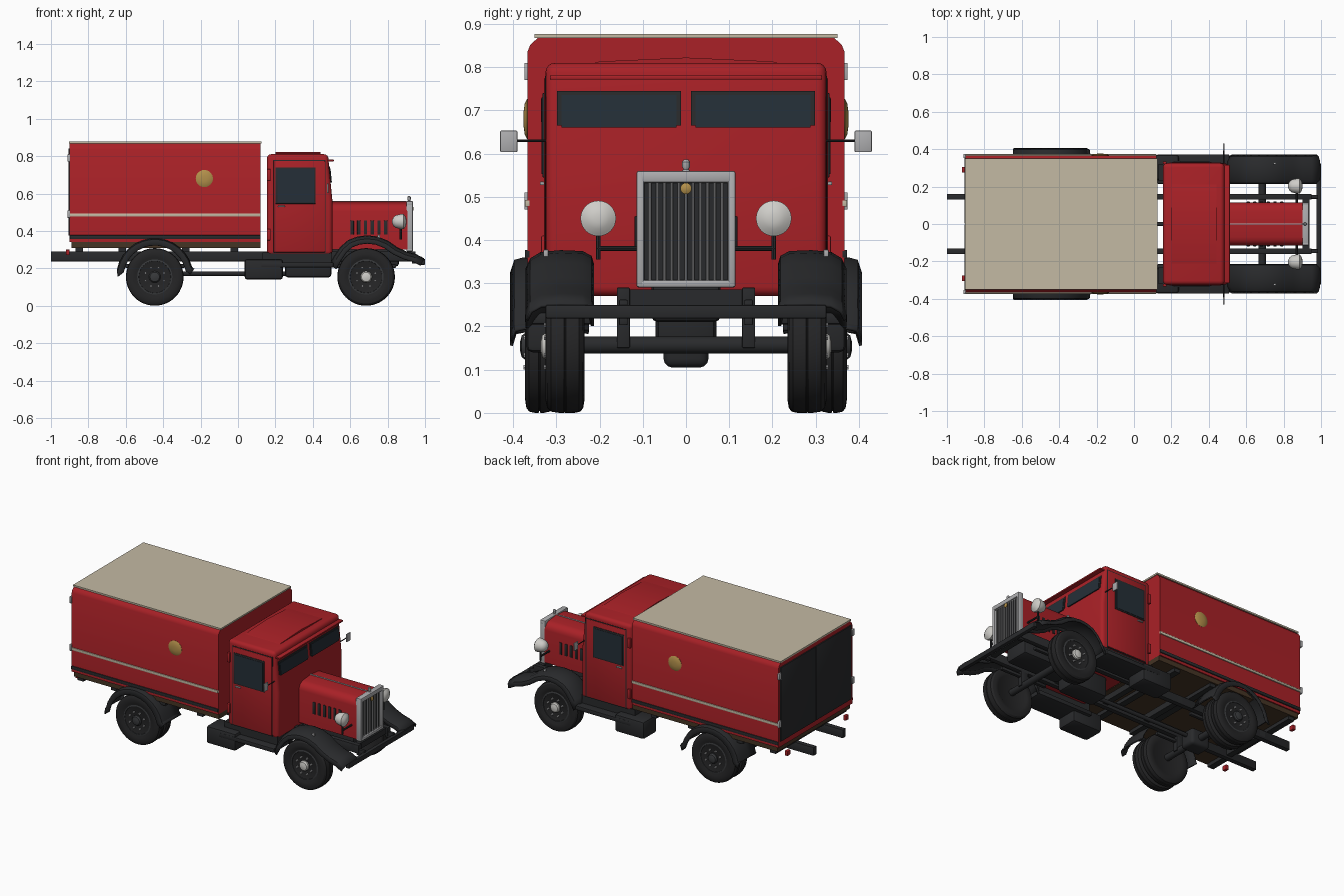
import bpy, bmesh
from math import sin, cos, pi, radians
from mathutils import Matrix, Vector

if "Cube" in bpy.data.objects:
    bpy.data.objects.remove(bpy.data.objects["Cube"])

COL = dict(red=(.40, .015, .02), dark=(.022, .023, .025), tyre=(.018, .018, .019), rim=(.04, .042, .045),
           glass=(.018, .028, .038), beige=(.55, .49, .37), gold=(.45, .28, .07),
           wood=(.06, .035, .018), metal=(.42, .42, .43), lamp=(.62, .61, .58))
MATS = {}
for k, c in COL.items():
    MATS[k] = bpy.data.materials.new(k + "_paint")
    MATS[k].diffuse_color = (*c, 1)


def finish(name, bm, mat, bevel=0, seg=2):
    bmesh.ops.remove_doubles(bm, verts=bm.verts, dist=1e-5)
    bmesh.ops.recalc_face_normals(bm, faces=bm.faces)
    if bevel:
        es = [e for e in bm.edges if e.is_manifold and e.calc_face_angle(0) > radians(35)]
        bmesh.ops.bevel(bm, geom=es, offset=bevel, segments=seg, profile=.5, affect='EDGES', clamp_overlap=True)
    for f in bm.faces:
        f.smooth = True
    for e in bm.edges:
        e.smooth = not e.is_manifold or e.calc_face_angle(0) < radians(32)
    me = bpy.data.meshes.new(name)
    bm.to_mesh(me)
    bm.free()
    ob = bpy.data.objects.new(name, me)
    me.materials.append(MATS[mat])
    bpy.context.collection.objects.link(ob)
    return ob


def box(name, x, y, z, mat, bevel=0, seg=2):
    bm = bmesh.new()
    lo, hi = Vector((x[0], y[0], z[0])), Vector((x[1], y[1], z[1]))
    size = [abs(a) for a in hi - lo]
    bmesh.ops.create_cube(bm, size=1, matrix=Matrix.Translation((lo + hi) / 2) @ Matrix.Diagonal((*size, 1)))
    return finish(name, bm, mat, bevel, seg)


def pair(name, x, y, z, mat, bevel=0):
    for s, n in ((1, "left"), (-1, "right")):
        box(f"{name}_{n}", x, (y[0] * s, y[1] * s), z, mat, bevel)


def prism(name, pts, a, b, axis, mat, bevel=0, seg=2):
    # axis 'x': points are (y, z); axis 'y': points are (x, z)
    bm = bmesh.new()
    mk = (lambda p, t: (t, p[0], p[1])) if axis == 'x' else (lambda p, t: (p[0], t, p[1]))
    A = [bm.verts.new(mk(p, a)) for p in pts]
    B = [bm.verts.new(mk(p, b)) for p in pts]
    bm.faces.new(A)
    bm.faces.new(B[::-1])
    for i in range(len(pts)):
        j = (i + 1) % len(pts)
        bm.faces.new((A[i], A[j], B[j], B[i]))
    return finish(name, bm, mat, bevel, seg)


def lathe(name, prof, c, axis, mat, n=40, s=1):
    # profile points are (radius, distance along axis)
    bm = bmesh.new()
    rings = []
    for r, h in prof:
        ring = []
        for i in range(n):
            u, v = r * cos(2 * pi * i / n), r * sin(2 * pi * i / n)
            off = {'x': (h * s, u, v), 'y': (u, h * s, v), 'z': (u, v, h * s)}[axis]
            ring.append(bm.verts.new(Vector(c) + Vector(off)))
        rings.append(ring)
    for p, q in zip(rings, rings[1:]):
        for i in range(n):
            bm.faces.new((p[i], p[(i + 1) % n], q[(i + 1) % n], q[i]))
    for ring in (rings[0], rings[-1]):
        bm.faces.new(ring)
    return finish(name, bm, mat)


def rod(name, c, axis, r, a, b, mat, n=16, s=1):
    return lathe(name, [(r, a), (r, b)], c, axis, mat, n, s)


def fender(name, path, section, s):
    # sweep a (y, drop) section along an xz path, then thicken it
    bm = bmesh.new()
    rows = []
    for i, p in enumerate(path):
        a, b = path[max(i - 1, 0)], path[min(i + 1, len(path) - 1)]
        t = Vector((b[0] - a[0], b[1] - a[1])).normalized()
        rows.append([bm.verts.new((p[0] + t.y * d, s * y, p[1] - t.x * d)) for y, d in section])
    for p, q in zip(rows, rows[1:]):
        for j in range(len(section) - 1):
            bm.faces.new((p[j], p[j + 1], q[j + 1], q[j])[::s])
    ob = finish(name, bm, "dark")
    m = ob.modifiers.new("thickness", 'SOLIDIFY')
    m.thickness, m.offset = .007, 0


# Cargo body with chamfered roof edges, roof sheet, stripes and floor
prism("cargo_body", [(-.367, .34), (.367, .34), (.367, .835), (.36, .852), (.342, .868), (-.342, .868),
                     (-.36, .852), (-.367, .835)], -.9, .12, 'x', "red")
box("roof_sheet", (-.903, .125), (-.35, .35), (.867, .877), "beige")
pair("side_stripe", (-.9, .12), (.36, .373), (.477, .493), "beige", .002)
pair("lower_rail", (-.9, .12), (.36, .373), (.357, .377), "dark", .002)
box("wood_floor", (-.89, .12), (-.36, .36), (.31, .341), "wood")
for s in (1, -1):
    lathe(f"gold_boss_{s}", [(.046, 0), (.046, .004), (.036, .009), (.015, .012)], (-.18, s * .364, .68), 'y', "gold", 32, s)
# Rear doors, hinges, tail lamps
pair("rear_door", (-.907, -.895), (.003, .352), (.375, .84), "dark", .002)
for z in (.49, .79):
    pair(f"rear_hinge_{z}", (-.912, -.898), (.352, .374), (z - .02, z + .02), "metal", .002)
pair("tail_lamp", (-.92, -.9), (.275, .305), (.27, .3), "red", .003)

# Cab, visor, roof crown
cab = [(.155, .27), (.155, .81), (.482, .81), (.487, .74), (.505, .56), (.505, .27)]
prism("cab", cab, -.325, .325, 'y', "red", .022, 4)
prism("roof_crown", [(-.23, .805), (-.2, .813), (0, .822), (.2, .813), (.23, .805)], .2, .44, 'x', "red")
box("sun_visor", (.475, .512), (-.315, .315), (.771, .781), "red", .003)
# Windscreen panes follow the sloped front
for s in (1, -1):
    for nm, a, b, z0, z1, d, m in (("windscreen_frame", .012, .298, .665, .745, .004, "dark"),
                                   ("windscreen", .022, .288, .66, .735, .007, "glass")):
        xf = lambda z: .487 + (.74 - z) * .1
        prism(f"{nm}_{s}", [(xf(z0) - .02, z0), (xf(z0) + d, z0), (xf(z1) + d, z1), (xf(z1) - .02, z1)],
              s * a, s * b, 'y', m)
# Doors with windows, handles and mirrors
pair("door", (.19, .465), (.315, .329), (.285, .775), "red", .004)
pair("door_gap", (.186, .469), (.31, .3265), (.281, .779), "dark")
pair("window_frame", (.2, .415), (.32, .332), (.545, .74), "dark", .002)
pair("window", (.21, .405), (.32, .334), (.553, .73), "glass")
pair("door_handle", (.215, .25), (.328, .338), (.527, .535), "metal", .002)
for z in (.38, .7):
    pair(f"door_hinge_{z}", (.155, .175), (.32, .335), (z - .03, z + .03), "red", .003)
for s in (1, -1):
    rod(f"mirror_arm_{s}", (.48, 0, .63), 'y', .003, .31, .4, "dark", 8, s)
pair("mirror", (.476, .484), (.39, .43), (.603, .653), "metal", .003)

# Bonnet with louvres and centre hinge
arc = [(.115 - .045 * (1 - cos(a)), .505 + .045 * sin(a)) for a in (0, .4, .8, 1.2, pi / 2)]
half = [(.115, .3)] + arc
prism("bonnet", half + [(0, .557)] + [(-y, z) for y, z in half[::-1]], .49, .905, 'x', "red")
box("bonnet_hinge", (.5, .9), (-.004, .004), (.553, .561), "metal", .002)
for i in range(6):
    x = .61 + i * .036
    pair(f"bonnet_louvre_{i}", (x - .009, x + .009), (.11, .119), (.38, .455), "dark", .002)

# Radiator surround, core, bars, badge, cap
pair("grille_post", (.9, .936), (.096, .115), (.29, .56), "metal", .006)
for z0, z1 in ((.29, .308), (.532, .56)):
    box(f"grille_rail_{z0}", (.9, .936), (-.115, .115), (z0, z1), "metal", .006)
box("radiator_core", (.9, .92), (-.1, .1), (.3, .54), "dark")
for i in range(11):
    rod(f"grille_bar_{i}", (.926, -.083 + i * .0166, 0), 'z', .0032, .305, .535, "metal", 8)
lathe("grille_badge", [(.013, 0), (.013, .005), (.006, .009)], (.93, 0, .519), 'x', "gold", 20)
lathe("radiator_cap", [(.012, 0), (.006, .006), (.009, .012), (.009, .024), (.005, .029)], (.915, 0, .557), 'z', "metal", 16)

# Headlamps on brackets
for s in (1, -1):
    lathe(f"headlamp_{s}", [(.008, -.042), (.023, -.036), (.034, -.022), (.039, 0), (.041, .012), (.041, .02),
                            (.036, .023), (.025, .031), (.01, .035)], (.866, s * .203, .45), 'x', "lamp", 32)
    rod(f"lamp_post_{s}", (.87, s * .203, 0), 'z', .006, .355, .415, "dark", 10)
    rod(f"lamp_arm_{s}", (.87, 0, .38), 'y', .006, .1, .206, "dark", 10, s)

# Fenders and running boards
front = [(.49, .215), (.515, .262), (.55, .313), (.59, .348), (.64, .367), (.69, .373), (.745, .367),
         (.8, .345), (.85, .31), (.9, .287), (.95, .273), (.995, .25)]
rear = [(-.445 + r * cos(a), .155 + r * sin(a)) for r, a in
        [(.203, radians(q)) for q in range(14, 171, 12)]]
rear = [(-.235, .195)] + rear[::1] + [(-.647, .19)]
rear.reverse()
for s in (1, -1):
    fender(f"front_fender_{s}", front, [(.216, .03), (.221, .012), (.24, .002), (.29, 0), (.335, .004), (.358, .018), (.368, .04)], s)
    fender(f"rear_fender_{s}", rear, [(.225, .004), (.3, 0), (.375, .001), (.395, .006), (.404, .035)], s)
pair("fender_marker", (.745, .76), (.318, .33), (.36, .378), "metal", .003)
pair("running_board", (.125, .51), (.215, .372), (.205, .232), "dark", .005)
pair("board_apron", (.13, .5), (.23, .32), (.23, .285), "dark")
pair("side_tank", (.035, .24), (.235, .37), (.14, .25), "dark", .015)

# Chassis rails, cross members, bumper
pair("chassis_rail", (-1, .95), (.13, .16), (.237, .29), "dark", .003)
for i, x in enumerate((-.8, -.2, .1, .45, .92)):
    box(f"cross_member_{i}", (x - .018, x + .018), (-.16, .16), (.25, .286), "dark")
for i, x in enumerate((-.85, -.62, -.28, -.02)):
    box(f"floor_bearer_{i}", (x - .02, x + .02), (-.35, .35), (.288, .312), "dark")
box("bumper", (.975, 1), (-.325, .325), (.218, .25), "dark", .005)
pair("bumper_iron", (.93, .985), (.135, .155), (.225, .262), "dark", .003)
# Axles, springs, driveline
for nm, x in (("front", .685), ("rear", -.445)):
    rod(f"{nm}_axle", (x, 0, .157), 'y', .02, -.3, .3, "dark")
    pair(f"{nm}_spring", (x - .16, x + .16), (.135, .155), (.203, .222), "dark", .003)
    pair(f"{nm}_spring_seat", (x - .025, x + .025), (.13, .16), (.15, .24), "dark", .003)
box("differential", (-.51, -.38), (-.052, .052), (.105, .207), "dark", .02, 3)
rod("drive_shaft", (0, 0, .172), 'x', .012, -.4, .3, "dark")
box("gearbox", (.25, .5), (-.07, .07), (.15, .29), "dark", .02)
box("engine_sump", (.5, .86), (-.08, .08), (.21, .31), "dark", .015)

# Wheels: single at the front, double at the rear
def wheel(nm, x, s, y0, y1):
    w, c = (y1 - y0) / 2, (x, s * (y0 + y1) / 2, .154)
    h = [(.092, .8), (.105, .97), (.125, 1), (.142, .92), (.151, .72), (.154, .3), (.154, .06), (.15, .03)]
    prof = [(r, -k * w) for r, k in h] + [(r, k * w) for r, k in h[::-1]]
    lathe(f"{nm}_tyre", prof, c, 'y', "tyre", 48)
    lathe(f"{nm}_rim", [(.095, -.6 * w), (.095, .82 * w), (.086, .86 * w), (.082, .55 * w), (.06, .68 * w),
                        (.034, .7 * w)], c, 'y', "rim", 40, s)
    return c, w

for s, n in ((1, "left"), (-1, "right")):
    wheel(f"rear_inner_{n}", -.445, s, .235, .301)
    for nm, x, y0, y1 in (("rear_outer", -.445, .306, .372), ("front", .685, .235, .325)):
        c, w = wheel(f"{nm}_{n}", x, s, y0, y1)
        lathe(f"{nm}_hub_{n}", [(.031, 0), (.031, w), (.025, w + .008), (.01, w + .012)], c, 'y',
              "lamp" if nm == "front" else "rim", 24, s)
        for i in range(8):
            a = i * pi / 4 + pi / 8
            rod(f"{nm}_nut_{n}_{i}", (c[0] + .053 * cos(a), c[1], c[2] + .053 * sin(a)), 'y', .006,
                .5 * w, w + .004, "metal", 6, s)

for m in bpy.data.materials:
    if m.users and not m.is_grease_pencil:
        m.use_nodes = True
        m.node_tree.nodes["Principled BSDF"].inputs["Base Color"].default_value = m.diffuse_color
